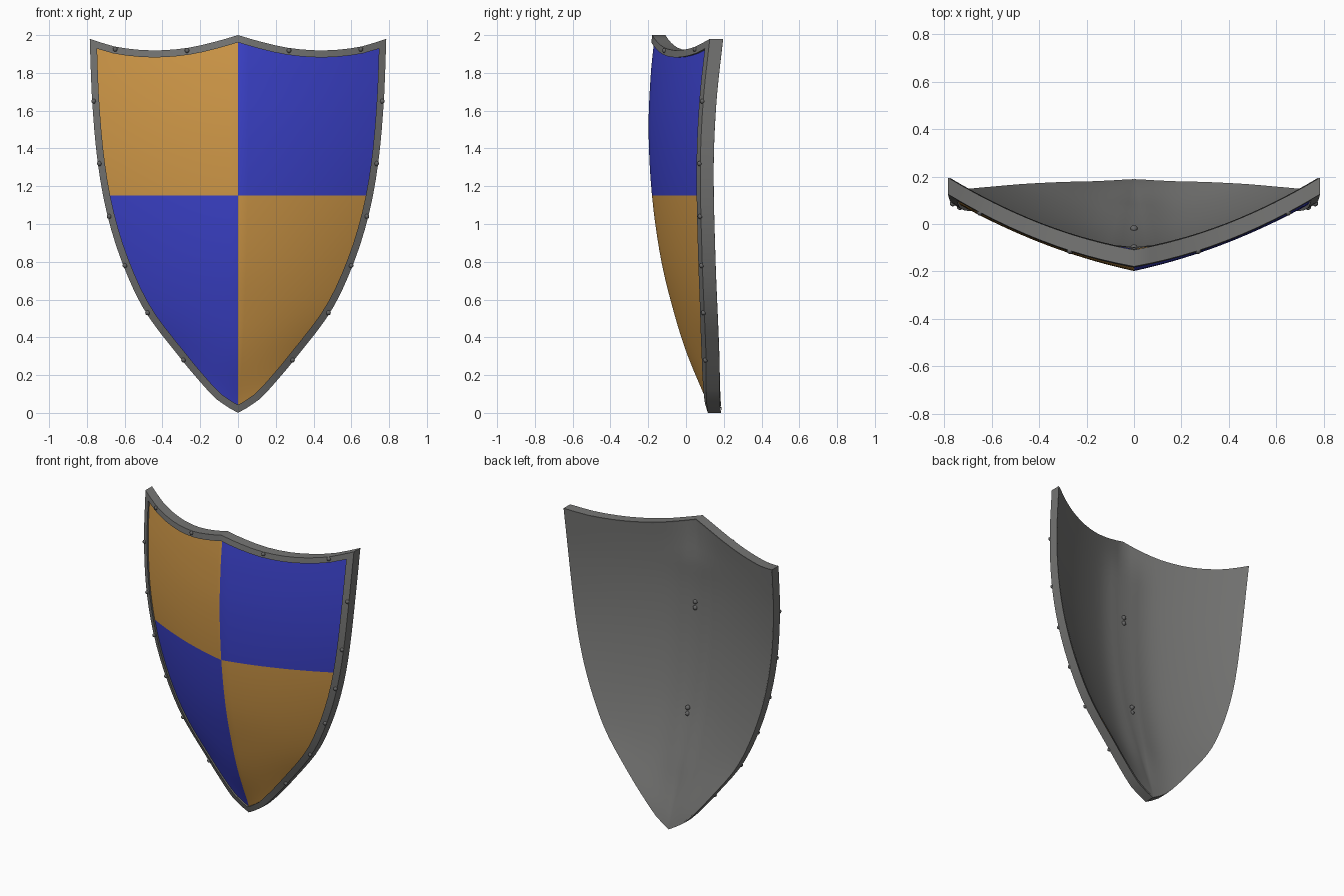
import bpy, bmesh, math
from mathutils import Vector, Matrix

cube = bpy.data.objects.get("Cube")
if cube:
    bpy.data.objects.remove(cube, do_unlink=True)


def material(name, rgb):
    m = bpy.data.materials.new(name)
    m.use_nodes = True
    m.diffuse_color = (*rgb, 1)
    m.node_tree.nodes["Principled BSDF"].inputs["Base Color"].default_value = (*rgb, 1)
    return m


GOLD = material("gold_paint", (0.64, 0.32, 0.065))
BLUE = material("blue_paint", (0.045, 0.055, 0.6))
STEEL = material("steel", (0.18, 0.18, 0.175))
RIVET = material("dark_rivet", (0.13, 0.13, 0.13))


def curve(points):
    """Smooth interpolation through (position, value) pairs."""
    def slope(i):
        a, b = points[max(i - 1, 0)], points[min(i + 1, len(points) - 1)]
        return (b[1] - a[1]) / (b[0] - a[0])

    def value(p):
        p = min(max(p, points[0][0]), points[-1][0])
        i = 0
        while i < len(points) - 2 and p > points[i + 1][0]:
            i += 1
        (a, va), (b, vb) = points[i], points[i + 1]
        h = b - a
        t = (p - a) / h
        return (va * (1 + 2 * t) * (1 - t) ** 2 + vb * t * t * (3 - 2 * t)
                + h * t * (1 - t) * (slope(i) * (1 - t) - slope(i + 1) * t))
    return value


# Shield form: half width, top edge, central ridge and side edge depth
width = curve([(0, 0), (.06, .1), (.17, .205), (.28, .297), (.53, .487), (.78, .607),
               (1.04, .69), (1.32, .742), (1.65, .772), (1.98, .785)])
top = curve([(0, 2), (.12, 1.965), (.27, 1.932), (.45, 1.919), (.64, 1.937), (.785, 1.98)])
ridge = curve([(0, .13), (.06, .11), (.3, .01), (.5, -.055), (.8, -.13), (1.15, -.18),
               (1.5, -.198), (1.8, -.186), (2, -.165)])
side = curve([(0, .13), (.06, .122), (.3, .12), (.8, .1), (1.3, .09), (1.65, .105), (1.98, .14)])
THICK, SPLIT, GAP = .06, 1.15, .006


def front_y(x, z):
    s = min(abs(x) / max(width(z), .001), 1)
    return ridge(z) + (side(z) - ridge(z)) * (.55 * s + .45 * s * s)


def back_y(x, z):
    # The inside of the ridge is filled and rounded
    fade = max(0, min(1, (1.97 - z) / .25, z / .4))
    return front_y(x, z) + THICK + .035 * fade * math.exp(-(x / .12) ** 2)


def finish(name, bm, mats, angle=35):
    mesh = bpy.data.meshes.new(name)
    bm.to_mesh(mesh)
    bm.free()
    for m in mats:
        mesh.materials.append(m)
    mesh.shade_smooth()
    mesh.set_sharp_from_angle(angle=math.radians(angle))
    obj = bpy.data.objects.new(name, mesh)
    bpy.context.collection.objects.link(obj)
    return obj


def sheet(depth, flip):
    """Grid over the shield outline with a level row at the colour split."""
    bm = bmesh.new()
    cols, low, high = 28, 20, 14
    heights = [GAP + (SPLIT - GAP) * (j / low) ** 1.3 for j in range(low + 1)]
    rows = []
    for j in range(low + high + 1):
        row = []
        for i in range(cols + 1):
            s = 2 * i / cols - 1
            if j <= low:
                z = heights[j]
            else:
                z = SPLIT + (j - low) / high * (top(abs(s) * width(2)) - GAP - SPLIT)
            x = s * max(width(z) - GAP, .001)
            row.append(bm.verts.new((x, depth(x, z), z)))
        rows.append(row)
    for a, b in zip(rows, rows[1:]):
        for i in range(cols):
            quad = [a[i], a[i + 1], b[i + 1], b[i]]
            bm.faces.new(quad[::-1] if flip else quad)
    return bm


# Quartered front panel
bm = sheet(front_y, False)
for f in bm.faces:
    c = f.calc_center_median()
    f.material_index = int((c.z > SPLIT) == (c.x > 0))
finish("front_panel", bm, [GOLD, BLUE])

# Steel backing
finish("back_panel", sheet(back_y, True), [STEEL])

# Rim: rectangular section swept round the outline
N_SIDE, N_TOP, RIM = 26, 12, .037
half = [Vector((width(z), z)) for z in (1.98 * (k / N_SIDE) ** 1.3 for k in range(N_SIDE + 1))]
half += [Vector((x, top(x))) for x in (.785 * (1 - k / N_TOP) for k in range(1, N_TOP + 1))]
outline = half + [Vector((-p.x, p.y)) for p in half[-2:0:-1]]


def inward(i):
    p, a, b = outline[i], outline[i - 1], outline[(i + 1) % len(outline)]
    n1, n2 = [Vector((-d.y, d.x)).normalized() for d in (p - a, b - p)]
    n = (n1 + n2).normalized()
    return p + n * RIM / max(n.dot(n1), .4)


bm = bmesh.new()
rings = []
for i, p in enumerate(outline):
    q = inward(i)
    yo, yi = front_y(*p), front_y(*q)
    section = [(p.x, yo - .014, p.y), (q.x, yi - .014, q.y),
               (q.x, yi + THICK - .008, q.y), (p.x, yo + THICK - .004, p.y)]
    rings.append([bm.verts.new(v) for v in section])
for i, ring in enumerate(rings):
    nxt = rings[(i + 1) % len(rings)]
    for k in range(4):
        m = (k + 1) % 4
        bm.faces.new([ring[k], ring[m], nxt[m], nxt[k]])
bmesh.ops.recalc_face_normals(bm, faces=bm.faces[:])
finish("steel_rim", bm, [STEEL])


def rivets(name, places, radius):
    bm = bmesh.new()
    for p in places:
        bmesh.ops.create_uvsphere(bm, u_segments=10, v_segments=6, radius=radius,
                                  matrix=Matrix.Translation(p))
    finish(name, bm, [RIVET], 60)


# Rivets along the rim
spots = [(width(z) - .008, z) for z in (.28, .53, .78, 1.04, 1.32, 1.65)]
spots += [(x, top(x) - .014) for x in (.27, .65)]
rivets("rim_rivets", [(sx * x, front_y(x, z) - .014, z) for x, z in spots for sx in (-1, 1)], .013)

# Paired rivets on the back
rivets("back_rivets", [(0, back_y(0, z), z + d) for z in (.73, 1.42) for d in (-.02, .02)], .016)
